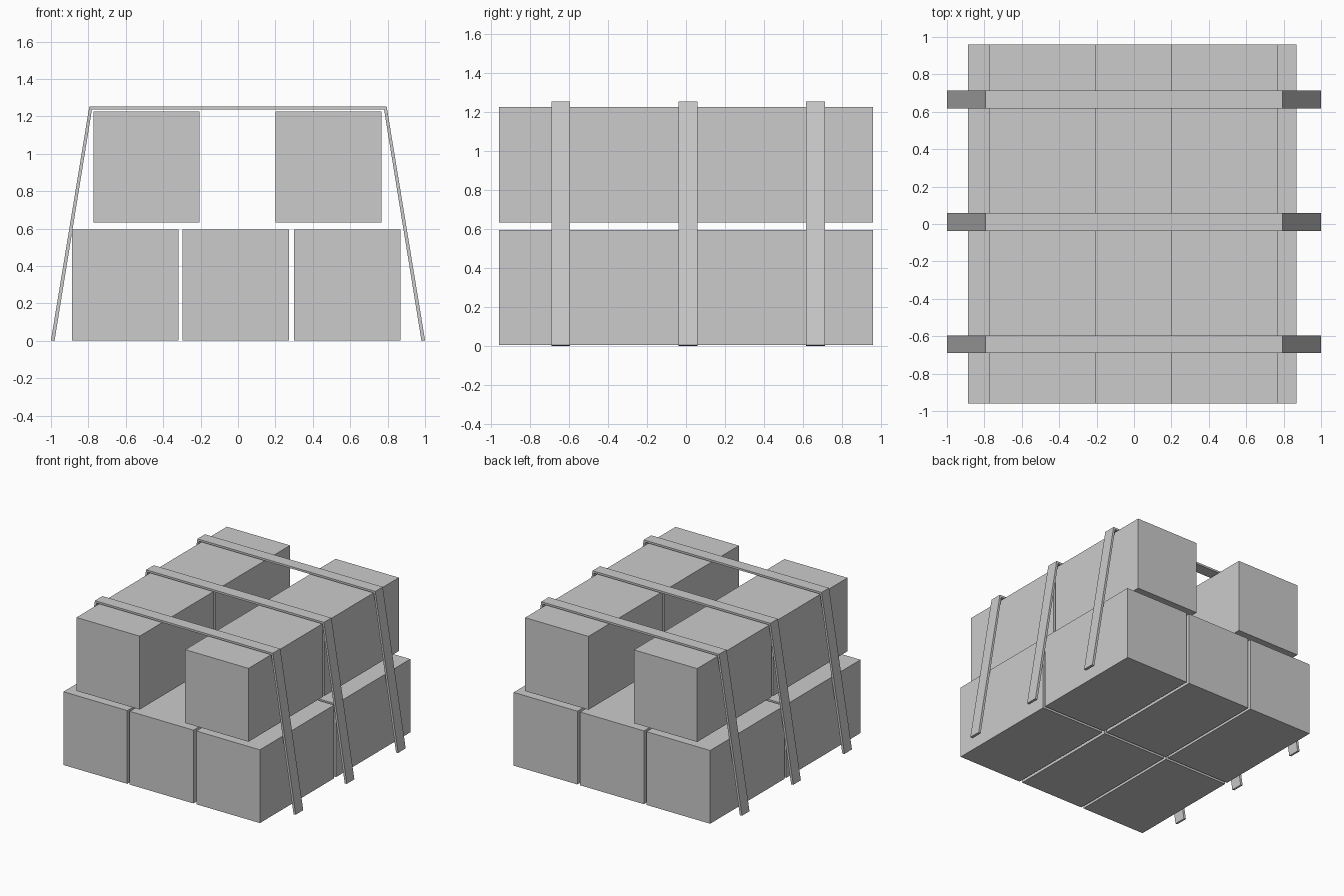
import bpy, bmesh

if "Cube" in bpy.data.objects:
    bpy.data.objects.remove(bpy.data.objects["Cube"])


def prism(name, profile, y0, y1):
    """Extrude an x-z outline from y0 to y1."""
    bm = bmesh.new()
    face = bm.faces.new([bm.verts.new((x, y0, z)) for x, z in profile])
    res = bmesh.ops.extrude_face_region(bm, geom=[face])
    verts = [g for g in res["geom"] if isinstance(g, bmesh.types.BMVert)]
    bmesh.ops.translate(bm, verts=verts, vec=(0, y1 - y0, 0))
    bmesh.ops.recalc_face_normals(bm, faces=bm.faces)
    mesh = bpy.data.meshes.new(name)
    bm.to_mesh(mesh)
    bm.free()
    obj = bpy.data.objects.new(name, mesh)
    bpy.context.collection.objects.link(obj)
    return obj


def bale(name, x0, x1, z0, z1, y0, y1):
    return prism(name, [(x0, z0), (x1, z0), (x1, z1), (x0, z1)], y0, y1)


# Bales: two rows deep, three columns below and two above
rows = {"front": (-0.96, -0.011), "back": (0.011, 0.96)}
lower = [(-0.888, -0.318), (-0.296, 0.274), (0.299, 0.868)]
upper = [(-0.772, -0.207), (0.200, 0.766)]
for row, (y0, y1) in rows.items():
    for i, (x0, x1) in enumerate(lower):
        bale(f"lower_bale_{row}_{i + 1}", x0, x1, 0.003, 0.595, y0, y1)
    for i, (x0, x1) in enumerate(upper):
        bale(f"upper_bale_{row}_{i + 1}", x0, x1, 0.633, 1.226, y0, y1)

# Tie-down straps: flat top with splayed legs
right_half = [(0.795, 1.253), (1.0, 0.003), (0.981, 0.0), (0.781, 1.237)]
outline = right_half + [(-x, z) for x, z in reversed(right_half)]
for i, y in enumerate((-0.643, 0.010, 0.665)):
    prism(f"strap_{i + 1}", outline, y - 0.048, y + 0.048)
